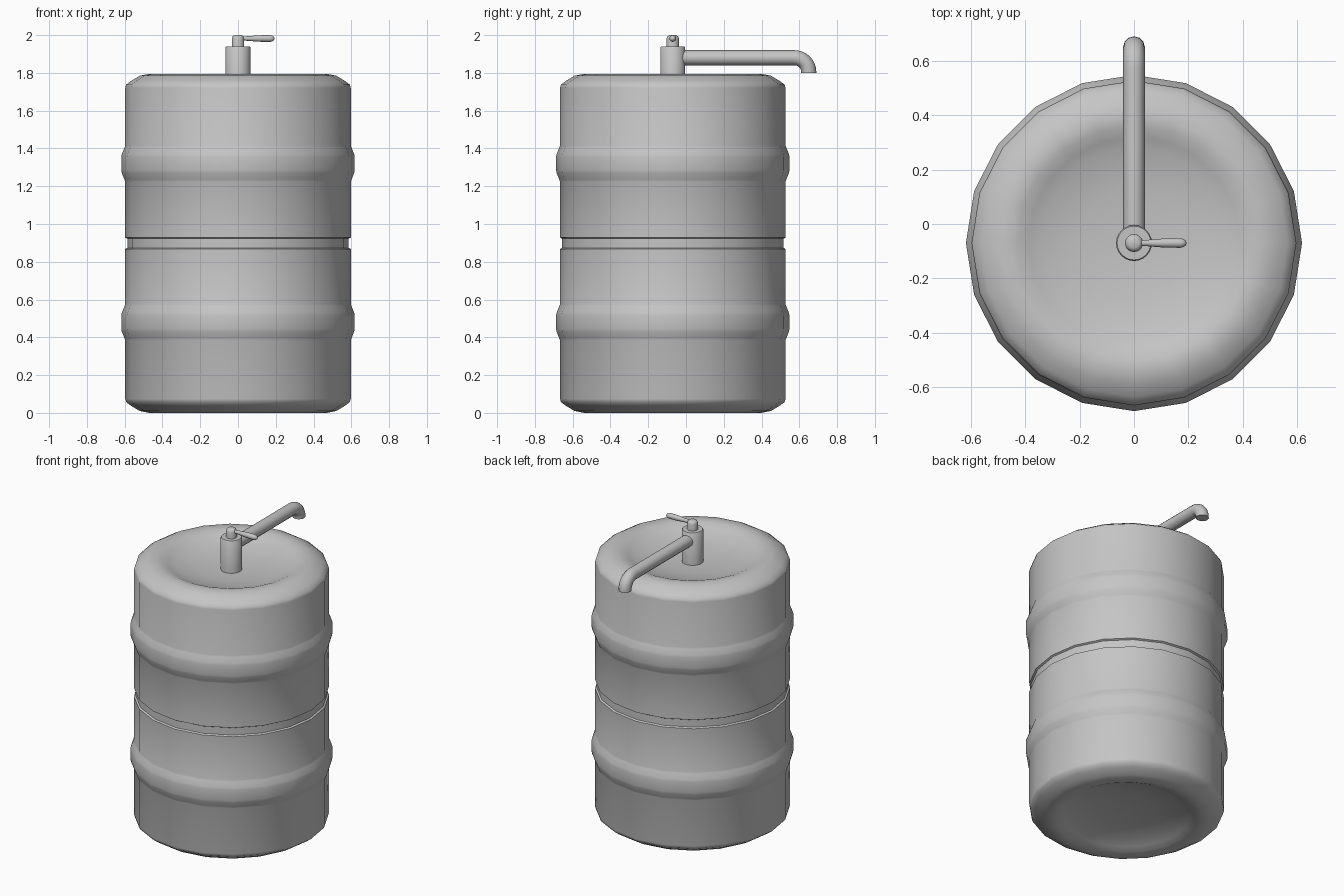
import bpy
import bmesh
import math
from mathutils import Matrix, Vector

cube = bpy.data.objects.get("Cube")
if cube:
    bpy.data.objects.remove(cube, do_unlink=True)

AXIS_Y = -0.07

steel = bpy.data.materials.new("brushed steel grey")
steel.use_nodes = True
colour = (0.56, 0.56, 0.56, 1)
steel.diffuse_color = colour
steel.node_tree.nodes["Principled BSDF"].inputs["Base Color"].default_value = colour


def finish(obj, angle):
    """Shade smooth, keeping edges sharper than the angle."""
    bpy.ops.object.select_all(action="DESELECT")
    obj.select_set(True)
    bpy.context.view_layer.objects.active = obj
    bpy.ops.object.shade_smooth_by_angle(angle=math.radians(angle))


def lathe(name, profile, sides, angle=40, matrix=None):
    """Turn a (radius, height) profile round the z axis; radius 0 closes it."""
    bm = bmesh.new()
    rings = []
    for r, z in profile:
        if r == 0:
            rings.append([bm.verts.new((0, 0, z))] * sides)
        else:
            rings.append([bm.verts.new((r * math.cos(math.tau * i / sides),
                                        r * math.sin(math.tau * i / sides), z))
                          for i in range(sides)])
    for a, b in zip(rings, rings[1:]):
        for i in range(sides):
            j = (i + 1) % sides
            corners = list(dict.fromkeys((a[i], a[j], b[j], b[i])))
            bm.faces.new(corners)
    bm.transform(matrix or Matrix.Translation((0, AXIS_Y, 0)))
    bmesh.ops.recalc_face_normals(bm, faces=bm.faces)
    mesh = bpy.data.meshes.new(name)
    bm.to_mesh(mesh)
    bm.free()
    mesh.materials.append(steel)
    obj = bpy.data.objects.new(name, mesh)
    bpy.context.collection.objects.link(obj)
    finish(obj, angle)
    return obj


# Barrel: dished ends, two rolled hoops and a middle seam
R = 0.597


def hoop(z):
    bulge = [(0, -0.095), (0.004, -0.085), (0.018, -0.05), (0.021, -0.035)]
    half = [(R + dr, dz) for dr, dz in bulge]
    return [(r, z + dz) for r, dz in half] + [(r, z - dz) for r, dz in reversed(half)]


end = [(0, 0.075), (0.2, 0.066), (0.34, 0.042), (0.39, 0.022), (0.43, 0.005),
       (0.47, 0), (0.52, 0.01), (0.565, 0.037), (0.592, 0.057), (R, 0.075)]
seam = [(R, 0.855), (R, 0.868), (0.586, 0.874),
        (0.586, 0.922), (R, 0.928), (R, 0.941)]
top = [(r, 1.795 - z) for r, z in reversed(end)]
lathe("barrel", end + hoop(0.48) + seam + hoop(1.32) + top, 20, angle=60)

# Tap column and the rounded knob above it
lathe("tap_column", [(0, 1.70), (0.066, 1.70), (0.066, 1.935),
                     (0.062, 1.94), (0, 1.94)], 24, angle=50)
lathe("tap_knob", [(0, 1.93), (0.033, 1.93), (0.033, 1.982), (0.028, 1.994),
                   (0.018, 2.0), (0, 2.0)], 20)

# Lever: thin at the knob, thicker and rounded at its tip
lever = Matrix.Translation((0, AXIS_Y, 1.982)) @ Matrix.Rotation(math.pi / 2, 4, "Y")
lathe("tap_lever", [(0, 0.01), (0.011, 0.01), (0.012, 0.05), (0.017, 0.11),
                    (0.018, 0.17), (0.015, 0.183), (0.008, 0.191), (0, 0.193)],
      14, matrix=lever)

# Spout: straight pipe with a quarter bend down at the end
BEND = 0.075
path = [Vector((0, AXIS_Y + 0.03, 1.88))]
for i in range(9):
    t = math.pi / 2 * i / 8
    path.append(Vector((0, 0.575 + BEND * math.sin(t), 1.805 + BEND * math.cos(t))))
path.append(Vector((0, 0.65, 1.80)))
curve = bpy.data.curves.new("spout", "CURVE")
curve.dimensions = "3D"
curve.bevel_depth = 0.04
curve.bevel_resolution = 4
curve.use_fill_caps = True
spline = curve.splines.new("POLY")
spline.points.add(len(path) - 1)
for point, co in zip(spline.points, path):
    point.co = (*co, 1)
curve.materials.append(steel)
spout = bpy.data.objects.new("spout", curve)
bpy.context.collection.objects.link(spout)
bpy.ops.object.select_all(action="DESELECT")
spout.select_set(True)
bpy.context.view_layer.objects.active = spout
bpy.ops.object.convert(target="MESH")
finish(bpy.context.view_layer.objects.active, 40)
